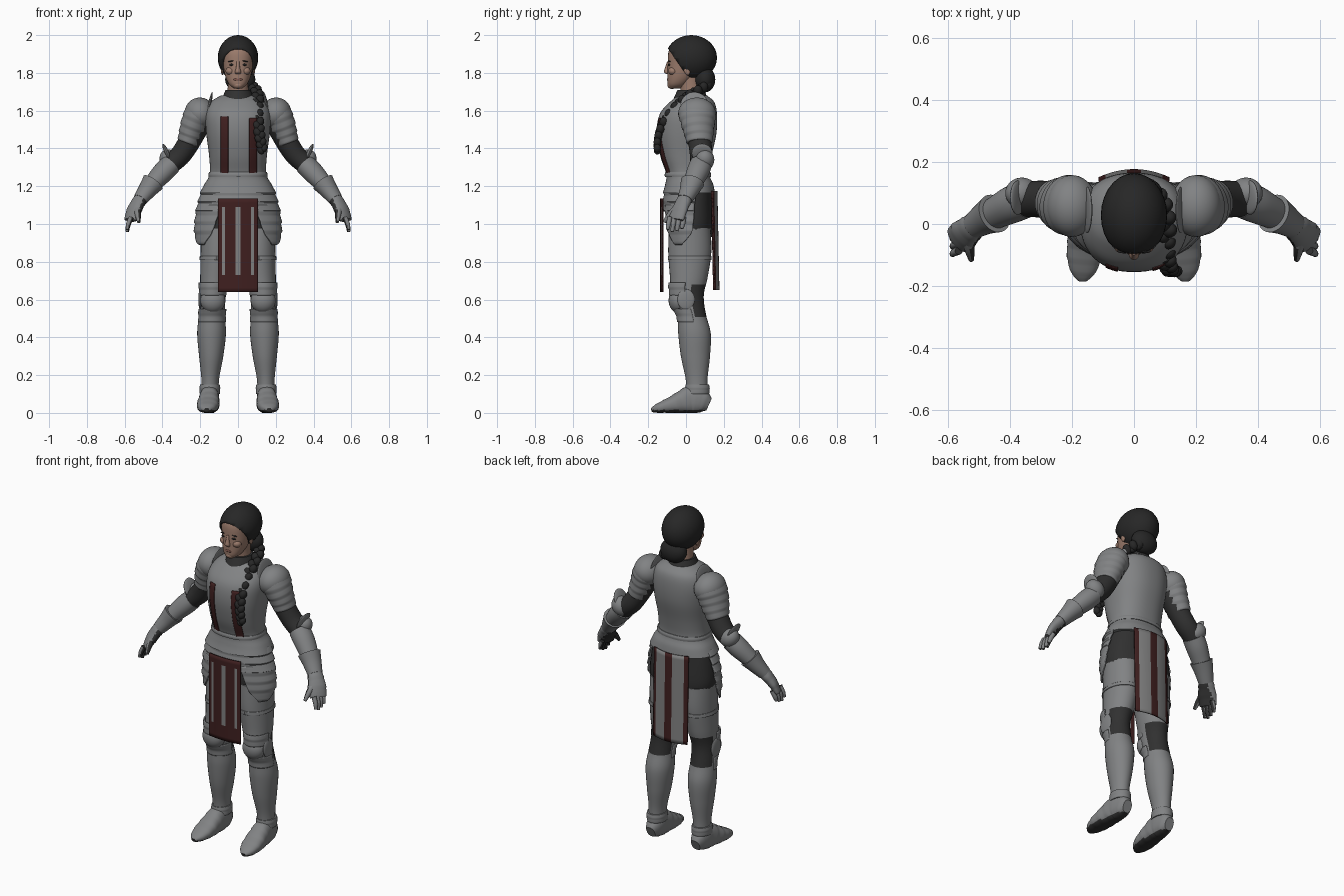
import bpy, bmesh
from math import sin, cos, radians, copysign
from mathutils import Vector, Matrix, Euler
from mathutils.bvhtree import BVHTree

if "Cube" in bpy.data.objects:
    bpy.data.objects.remove(bpy.data.objects["Cube"])


def material(name, color):
    m = bpy.data.materials.new(name)
    m.use_nodes = True
    m.diffuse_color = (*color, 1)
    m.node_tree.nodes["Principled BSDF"].inputs["Base Color"].default_value = (*color, 1)
    return m


steel = material("plate steel", (.22, .225, .23))
mail = material("dark mail", (.03, .03, .03))
hair = material("black hair", (.02, .02, .02))
red = material("dark red cloth", (.05, .014, .014))
cloth = material("grey cloth", (.22, .22, .22))
skin = material("skin", (.33, .2, .15))
lip = material("lips", (.22, .1, .08))


def finish(name, bm, mats, rule=None, mirror=False, thick=0):
    """Turn a bmesh into a smooth object; rule picks the faces with the second material."""
    bmesh.ops.recalc_face_normals(bm, faces=bm.faces)
    for f in bm.faces:
        f.smooth = True
        if rule and rule(f.calc_center_median(), f.normal):
            f.material_index = 1
    mesh = bpy.data.meshes.new(name)
    bm.to_mesh(mesh)
    bm.free()
    mesh.set_sharp_from_angle(angle=radians(45))
    for m in mats:
        mesh.materials.append(m)
    obj = bpy.data.objects.new(name, mesh)
    bpy.context.collection.objects.link(obj)
    if thick:
        obj.modifiers.new("thickness", "SOLIDIFY").thickness = thick
    if mirror:
        obj.modifiers.new("mirror", "MIRROR")
    return obj


def spline(pts, steps):
    """Smooth curve through tuples of any length."""
    out = []
    for i in range(len(pts) - 1):
        near = pts[max(i - 1, 0)], pts[i], pts[i + 1], pts[min(i + 2, len(pts) - 1)]
        for k in range(steps):
            t = k / steps
            out.append([.5 * (2*b + (c - a)*t + (2*a - 5*b + 4*c - d)*t*t
                              + (3*b - a - 3*c + d)*t**3) for a, b, c, d in zip(*near)])
    return out + [list(pts[-1])]


def loft(name, rings, mats, rule=None, mirror=False, along=False, power=2,
         ridge=0, steps=5, seg=32, thick=.008):
    """Rings are x, y, z, two radii and, for open shells, start and end angles (0 = front)."""
    shell = len(rings[0]) > 5
    path = spline(rings, steps)
    bm = bmesh.new()
    rows = []
    for i, r in enumerate(path):
        side, back = Vector((1, 0, 0)), Vector((0, 1, 0))
        if along:
            t = Vector(path[min(i + 1, len(path) - 1)][:3]) - Vector(path[max(i - 1, 0)][:3])
            back = Vector((0, 0, 1)).cross(t).normalized()
            side = t.normalized().cross(back)
        flare = 1 + ridge * (i % steps) / steps
        start, end = r[5:] if shell else (0, 360)
        row = []
        for k in range(seg + shell):
            a = radians(start + (end - start) * k / seg)
            s, c = (copysign(abs(v) ** (2 / power), v) for v in (sin(a), cos(a)))
            co = Vector(r[:3]) + side * s * r[3] * flare - back * c * r[4] * flare
            co.z = max(co.z, 0)
            row.append(bm.verts.new(co))
        rows.append(row)
    for lo, hi in zip(rows, rows[1:]):
        for k in range(seg):
            n = (k + 1) % len(lo)
            bm.faces.new((lo[k], lo[n], hi[n], hi[k]))
    if not shell:
        bm.faces.new(rows[0])
        bm.faces.new(rows[-1])
    return finish(name, bm, mats, rule, mirror, thick if shell else 0)


def blob(name, center, radii, mats, turn=(0, 0, 0), mirror=False, cut=None, thick=0):
    """Ellipsoid, optionally cut by a plane."""
    bm = bmesh.new()
    rot = Euler([radians(v) for v in turn]).to_matrix().to_4x4()
    bmesh.ops.create_uvsphere(bm, u_segments=28, v_segments=18, radius=1,
                              matrix=Matrix.Translation(center) @ rot @ Matrix.Diagonal((*radii, 1)))
    if cut:
        bmesh.ops.bisect_plane(bm, geom=bm.verts[:] + bm.edges[:] + bm.faces[:],
                               plane_co=cut[0], plane_no=cut[1], clear_inner=True)
    return finish(name, bm, mats, mirror=mirror, thick=thick)


def panel(name, left, right, low, high, depth, mats, rule=None, cols=30, rows=22, thick=.008):
    """Upright sheet whose y is given by depth(x, z)."""
    bm = bmesh.new()
    grid = []
    for j in range(rows + 1):
        z = low + (high - low) * j / rows
        xs = [left + (right - left) * i / cols for i in range(cols + 1)]
        grid.append([bm.verts.new((x, depth(x, z), z)) for x in xs])
    for lo, hi in zip(grid, grid[1:]):
        for i in range(cols):
            bm.faces.new((lo[i], lo[i + 1], hi[i + 1], hi[i]))
    return finish(name, bm, mats, rule, thick=thick)


# Cuirass with waist and hem
torso = loft("cuirass", [(0, .015, 1.165, .2, .138), (0, .017, 1.21, .178, .127),
                         (0, .01, 1.265, .15, .115), (0, 0, 1.36, .153, .136),
                         (0, .003, 1.48, .168, .158), (0, .012, 1.58, .172, .152),
                         (0, .032, 1.645, .145, .118), (0, .037, 1.68, .09, .075)],
             [steel], power=2.3, seg=64)
loft("waist_rim", [(0, .01, 1.25, .156, .122), (0, .01, 1.262, .157, .123),
                   (0, .01, 1.274, .153, .119)], [steel], power=2.3, seg=64)

# Painted stripes that follow the breastplate
tree = BVHTree.FromPolygons([v.co for v in torso.data.vertices],
                            [p.vertices[:] for p in torso.data.polygons])


def chest(x, z):
    return tree.ray_cast(Vector((x, -1, z)), Vector((0, 1, 0)))[0].y - .004


panel("right_chest_stripe", -.092, -.052, 1.25, 1.57, chest, [red], cols=6, thick=.004)
panel("left_chest_stripe", .06, .1, 1.25, 1.56, chest, [red], cols=6, thick=.004)

# Mail collar, hips and fauld
loft("mail_collar", [(0, .02, 1.61, .115, .11), (0, .025, 1.665, .085, .09),
                     (0, .025, 1.71, .066, .07)], [mail])
loft("mail_skirt", [(0, .025, 1.19, .17, .11), (0, .025, 1.1, .19, .115),
                    (0, .025, 1.0, .2, .12), (0, .025, .93, .185, .112)], [mail], power=2.3)
loft("fauld", [(0, .02, 1.195, .185, .13, -105, 105), (0, .02, 1.155, .198, .136, -103, 103),
               (0, .02, 1.11, .21, .14, -101, 101), (0, .02, 1.065, .22, .142, -98, 98)],
     [steel], ridge=.05, seg=48)
loft("tassets", [(0, .02, 1.1, .213, .143, 24, 100), (0, .02, 1.05, .222, .145, 28, 99),
                 (0, .02, 1.0, .228, .145, 32, 97), (0, .02, .95, .228, .142, 38, 93),
                 (0, .02, .89, .218, .135, 54, 72)], [steel], mirror=True, ridge=.035)

# Hanging cloth, front and back
panel("front_tabard", -.105, .105, .64, 1.135, lambda x, z: -.137 + x * x, [red, cloth],
      lambda c, n: .73 < c.z < 1.1 and (abs(c.x) < .015 or .07 < abs(c.x) < .084))
panel("back_tabard", -.115, .115, .65, 1.175,
      lambda x, z: .177 - (z - .65) * .02 - 2 * x * x, [cloth, red],
      lambda c, n: abs(c.x) < .026 or abs(c.x) > .092)

# Legs, with mail showing behind the knee
loft("legs", [(.105, .02, .98, .092, .11), (.108, .02, .85, .09, .114),
              (.12, .015, .72, .08, .1), (.132, .008, .62, .068, .086),
              (.138, .03, .52, .069, .076), (.14, .045, .42, .076, .086),
              (.142, .05, .3, .064, .077), (.147, .056, .18, .047, .058),
              (.149, .06, .08, .046, .054)], [steel, mail],
     lambda c, n: .51 < c.z < .68 and n.y > .15, mirror=True, steps=8)
blob("knee_cops", (.133, -.04, .595), (.066, .052, .066), [steel], mirror=True)
blob("knee_wings", (.2, .0, .6), (.01, .045, .055), [steel], mirror=True)
loft("knee_lames", [(.132, .005, .69, .076, .097, -85, 85), (.133, .003, .655, .073, .094, -85, 85),
                    (.134, .003, .62, .07, .09, -85, 85)], [steel], mirror=True, ridge=.05)
loft("greave_rims", [(.136, .018, .55, .074, .088, -95, 95), (.137, .028, .515, .072, .08, -95, 95),
                     (.138, .034, .48, .073, .08, -95, 95)], [steel], mirror=True, ridge=.03)
loft("thigh_rims", [(.11, .02, .83, .092, .116, 0, 360), (.112, .02, .81, .093, .116, 0, 360)],
     [steel], mirror=True, thick=.004)

# Armoured shoes with dark soles
loft("shoes", [(.149, .122, .045, .035, .028), (.149, .085, .06, .06, .045),
               (.151, .03, .07, .072, .05), (.154, -.02, .058, .06, .054),
               (.158, -.07, .044, .045, .057), (.162, -.12, .032, .032, .052),
               (.165, -.16, .021, .021, .036), (.166, -.183, .014, .01, .014)],
     [steel, mail], lambda c, n: c.z < .015, mirror=True, along=True, power=2.4, ridge=.05)
loft("ankle_rims", [(.149, .06, .15, .052, .062), (.149, .06, .125, .054, .064),
                    (.149, .058, .1, .052, .064)], [steel], mirror=True, ridge=.04)

# Pauldrons
blob("pauldrons", (.2, .058, 1.585), (.082, .1, .085), [steel], (0, 25, 0), True)
loft("pauldron_lames", [(.205, .06, 1.59, .075, .095), (.222, .062, 1.545, .074, .09),
                        (.238, .066, 1.505, .068, .082), (.252, .07, 1.465, .062, .074),
                        (.265, .072, 1.43, .056, .066)], [steel],
     mirror=True, along=True, ridge=.08)
blob("pauldron_crests", (.152, .045, 1.625), (.009, .075, .075), [steel], (0, -12, 0), True)

# Arms
loft("mail_sleeves", [(.2, .06, 1.54, .06, .07), (.255, .072, 1.44, .058, .062),
                      (.3, .08, 1.37, .056, .06), (.345, .078, 1.325, .052, .056),
                      (.38, .068, 1.29, .046, .05)], [mail], mirror=True, along=True)
blob("elbow_cops", (.362, .1, 1.34), (.05, .05, .058), [steel], (0, 40, 0), True)
blob("elbow_fins", (.375, .085, 1.375), (.012, .055, .055), [steel], (0, 25, 0), True)
loft("forearm_plates", [(.355, .078, 1.315, .055, .06), (.395, .062, 1.275, .056, .06),
                        (.45, .034, 1.215, .047, .051), (.515, -.004, 1.135, .036, .04)],
     [steel], mirror=True, along=True)
loft("gauntlet_cuffs", [(.45, .034, 1.22, .06, .064), (.48, .018, 1.18, .048, .053),
                        (.517, -.006, 1.13, .037, .042)], [steel], mirror=True, along=True)


def palm(c, n):
    return n.x < -.35


loft("hands", [(.51, -.002, 1.14, .033, .038), (.533, -.02, 1.105, .031, .045),
               (.555, -.04, 1.06, .026, .05), (.57, -.052, 1.02, .02, .045)],
     [steel, mail], palm, True, along=True, ridge=.06)
for i, finger in enumerate(("index", "middle", "ring", "little")):
    y = -.092 + i * .025
    drop = .012 * abs(i - 1.3)
    loft(finger + "_fingers", [(.565, y + .006, 1.035, .014, .013), (.58, y, 1.0, .013, .0125),
                               (.586, y - .006, .955 + drop, .009, .009)],
         [steel, mail], palm, True, along=True, seg=12)
loft("thumbs", [(.535, -.05, 1.085, .017, .018), (.53, -.085, 1.05, .016, .016),
                (.525, -.115, 1.01, .009, .009)], [steel, mail], palm, True, along=True, seg=12)

# Head and face
loft("neck", [(0, .03, 1.66, .058, .058), (0, .025, 1.73, .054, .056),
              (0, .02, 1.79, .055, .06)], [skin])
loft("head", [(0, -.058, 1.718, .022, .03), (0, -.045, 1.74, .048, .052),
              (0, -.022, 1.785, .068, .076), (0, 0, 1.85, .08, .097),
              (0, .015, 1.92, .085, .105), (0, .02, 1.97, .05, .07)], [skin], power=2.2)
loft("nose", [(0, -.092, 1.86, .008, .008), (0, -.098, 1.83, .01, .012),
              (0, -.1, 1.805, .016, .016), (0, -.092, 1.793, .014, .01)], [skin], seg=16)
blob("mouth", (0, -.092, 1.765), (.024, .009, .008), [lip])
blob("chin", (0, -.074, 1.735), (.028, .025, .02), [skin])
blob("eyes", (.032, -.088, 1.843), (.014, .007, .006), [hair], mirror=True)
blob("eyebrows", (.034, -.087, 1.862), (.02, .007, .003), [hair], (0, 8, 0), True)
blob("cheeks", (.04, -.068, 1.81), (.026, .026, .022), [skin], mirror=True)
blob("ears", (.082, .005, 1.815), (.008, .016, .028), [skin], (15, 0, 0), True)

# Hair cap, bun and braid over the left shoulder
blob("hair_cap", (0, .028, 1.88), (.107, .136, .12), [hair],
     cut=((0, -.11, 1.95), (0, .23, .16)), thick=.015)
blob("hair_bun", (.012, .1, 1.765), (.08, .055, .068), [hair])
braid = spline([(.04, .12, 1.74), (.085, .08, 1.715), (.105, .0, 1.67), (.1, -.075, 1.6),
                (.108, -.128, 1.52), (.118, -.15, 1.45), (.13, -.152, 1.39)], 4)
for i, (x, y, z) in enumerate(braid):
    lean = 1 if i % 2 else -1
    size = 1 - .5 * max(0, i / len(braid) - .5)
    blob("braid_strand", (x + lean * .009, y, z), (.023 * size, .024 * size, .03 * size),
         [hair], (0, lean * 28, 0))
